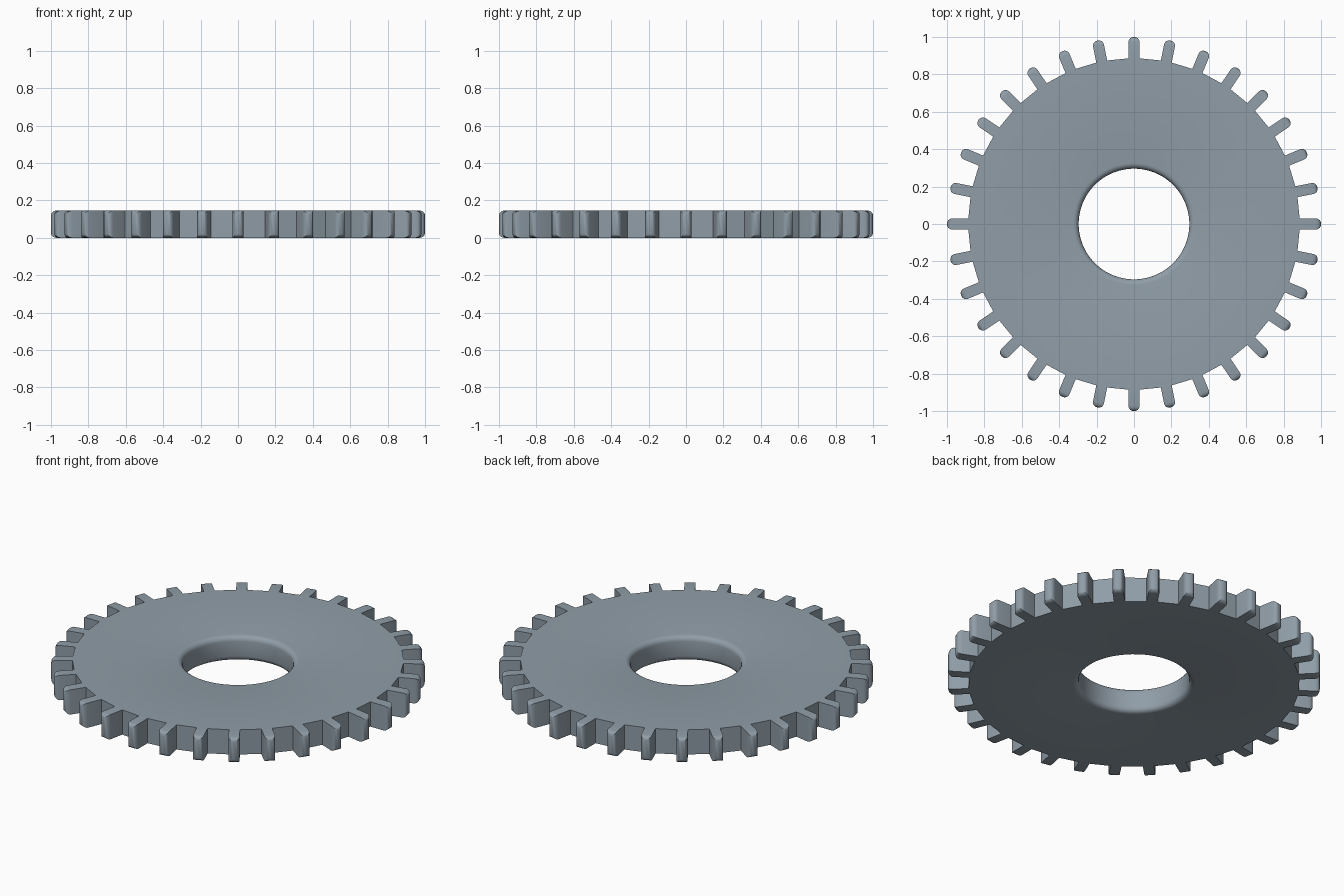
import bpy, bmesh, math

if "Cube" in bpy.data.objects:
    bpy.data.objects.remove(bpy.data.objects["Cube"])

TEETH, H = 32, 0.146
ROOT, TIP, HOLE, HALF = 0.886, 1.0, 0.296, 0.0295

bm = bmesh.new()
n = TEETH * 2
half_ang = math.asin(HALF / ROOT)
step = 2 * math.pi / TEETH


def ring(radius, angles, z):
    return [bm.verts.new((radius * math.cos(a), radius * math.sin(a), z)) for a in angles]


def round_edges(edges, offset):
    bmesh.ops.bevel(bm, geom=edges, offset=offset, segments=4, profile=0.5,
                    affect='EDGES', clamp_overlap=False)


# Disc with centre hole: rim vertices sit at both sides of each tooth
rim = [i * step + s * half_ang for i in range(TEETH) for s in (-1, 1)]
bore = [(i - 0.5) * math.pi / TEETH for i in range(n)]
ob, ot = ring(ROOT, rim, 0), ring(ROOT, rim, H)
ib, it = ring(HOLE, bore, 0), ring(HOLE, bore, H)
tip_edges, hole_edges = set(), set()
for i in range(n):
    j = (i + 1) % n
    bm.faces.new((ot[i], ot[j], it[j], it[i]))
    wall = bm.faces.new((it[i], it[j], ib[j], ib[i]))
    hole_edges.update(e for e in wall.edges
                      if abs(e.verts[0].co.z - e.verts[1].co.z) < 1e-6)
    bm.faces.new((ib[i], ib[j], ob[j], ob[i]))
    root = (ob[i], ob[j], ot[j], ot[i])
    if i % 2:
        bm.faces.new(root)  # gap between teeth
        continue
    # Tooth: straight-sided block pushed outward from the rim
    a = (i // 2) * step
    d = TIP - ROOT * math.cos(half_ang)
    tip = [bm.verts.new((v.co.x + d * math.cos(a), v.co.y + d * math.sin(a), v.co.z))
           for v in root]
    for k in range(4):
        m = (k + 1) % 4
        bm.faces.new((root[k], root[m], tip[m], tip[k]))
    tip_edges.update(bm.faces.new(tip).edges)

# Rounded tooth tips and rounded bore rims
bmesh.ops.recalc_face_normals(bm, faces=bm.faces)
tip_edges, hole_edges = list(tip_edges), list(hole_edges)
round_edges(hole_edges, 0.03)
round_edges([e for e in tip_edges if e.is_valid], 0.027)

mesh = bpy.data.meshes.new("gear_wheel")
bm.to_mesh(mesh)
bm.free()
gear = bpy.data.objects.new("gear_wheel", mesh)
bpy.context.collection.objects.link(gear)

# Blue-grey steel
steel = bpy.data.materials.new("steel")
steel.diffuse_color = (0.28, 0.34, 0.39, 1)
steel.use_nodes = True
steel.node_tree.nodes["Principled BSDF"].inputs["Base Color"].default_value = steel.diffuse_color
mesh.materials.append(steel)

bpy.context.view_layer.objects.active = gear
gear.select_set(True)
bpy.ops.object.shade_smooth_by_angle(angle=math.radians(35))
